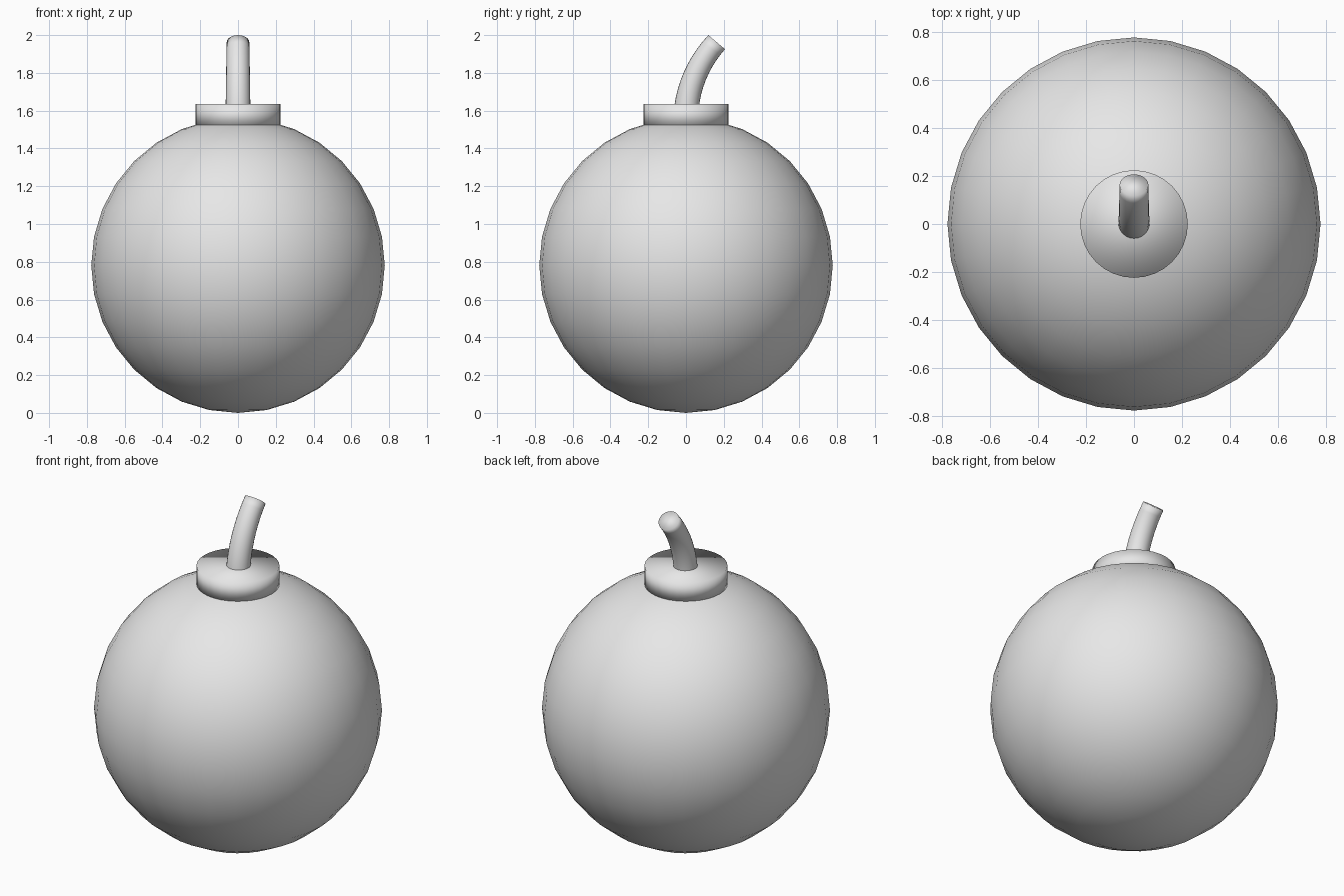
import bpy
import bmesh
import math
from mathutils import Matrix, Vector

if "Cube" in bpy.data.objects:
    bpy.data.objects.remove(bpy.data.objects["Cube"], do_unlink=True)

grey = bpy.data.materials.new("plain grey")
grey.use_nodes = True
grey.diffuse_color = (0.8, 0.8, 0.8, 1)
grey.node_tree.nodes["Principled BSDF"].inputs["Base Color"].default_value = (0.8, 0.8, 0.8, 1)


def finish(bm, name):
    """Turn a bmesh into a smooth shaded grey object."""
    bmesh.ops.recalc_face_normals(bm, faces=bm.faces)
    mesh = bpy.data.meshes.new(name)
    for face in bm.faces:
        face.smooth = True
    bm.to_mesh(mesh)
    bm.free()
    mesh.materials.append(grey)
    obj = bpy.data.objects.new(name, mesh)
    bpy.context.collection.objects.link(obj)
    return obj


# Round body
CENTRE = 0.781
bm = bmesh.new()
bmesh.ops.create_uvsphere(bm, u_segments=32, v_segments=16, radius=1)
bmesh.ops.scale(bm, vec=(0.777, 0.777, CENTRE), verts=bm.verts)
bmesh.ops.translate(bm, vec=(0, 0, CENTRE), verts=bm.verts)
finish(bm, "body")

# Short collar on top, softly shaded over its rim
BOTTOM, TOP = 1.515, 1.635
bm = bmesh.new()
bmesh.ops.create_cone(bm, cap_ends=True, segments=32, radius1=0.224, radius2=0.224,
                      depth=TOP - BOTTOM,
                      matrix=Matrix.Translation((0, 0, (TOP + BOTTOM) / 2)))
finish(bm, "collar")

# Fuse: a round tube swept along an arc that leans towards the back
START, STEPS, SIDES = 1.58, 10, 24
LEAN, LENGTH = math.radians(40), 0.43
bm = bmesh.new()
point = Vector((0, 0, START))
rings = []
for i in range(STEPS + 1):
    t = i / STEPS
    angle = LEAN * t
    across = Vector((0, math.cos(angle), -math.sin(angle)))
    radius = 0.066 - 0.006 * t
    ring = []
    for k in range(SIDES):
        a = math.tau * k / SIDES
        ring.append(bm.verts.new(point + radius * (Vector((math.cos(a), 0, 0)) + across * math.sin(a))))
    rings.append(ring)
    middle = LEAN * (t + 0.5 / STEPS)
    point = point + Vector((0, math.sin(middle), math.cos(middle))) * LENGTH / STEPS
for low, high in zip(rings, rings[1:]):
    for k in range(SIDES):
        n = (k + 1) % SIDES
        bm.faces.new((low[k], low[n], high[n], high[k]))
bm.faces.new(rings[0])
bm.faces.new(rings[-1])
# Bring the tip to full height and its reach to the back
tip = max(v.co.z for v in bm.verts)
for v in bm.verts:
    v.co.z = START + (v.co.z - START) * (2 - START) / (tip - START) if v.co.z > START else v.co.z
    v.co.y += 0.02 * max(0, v.co.z - START) / (2 - START)
finish(bm, "fuse")
